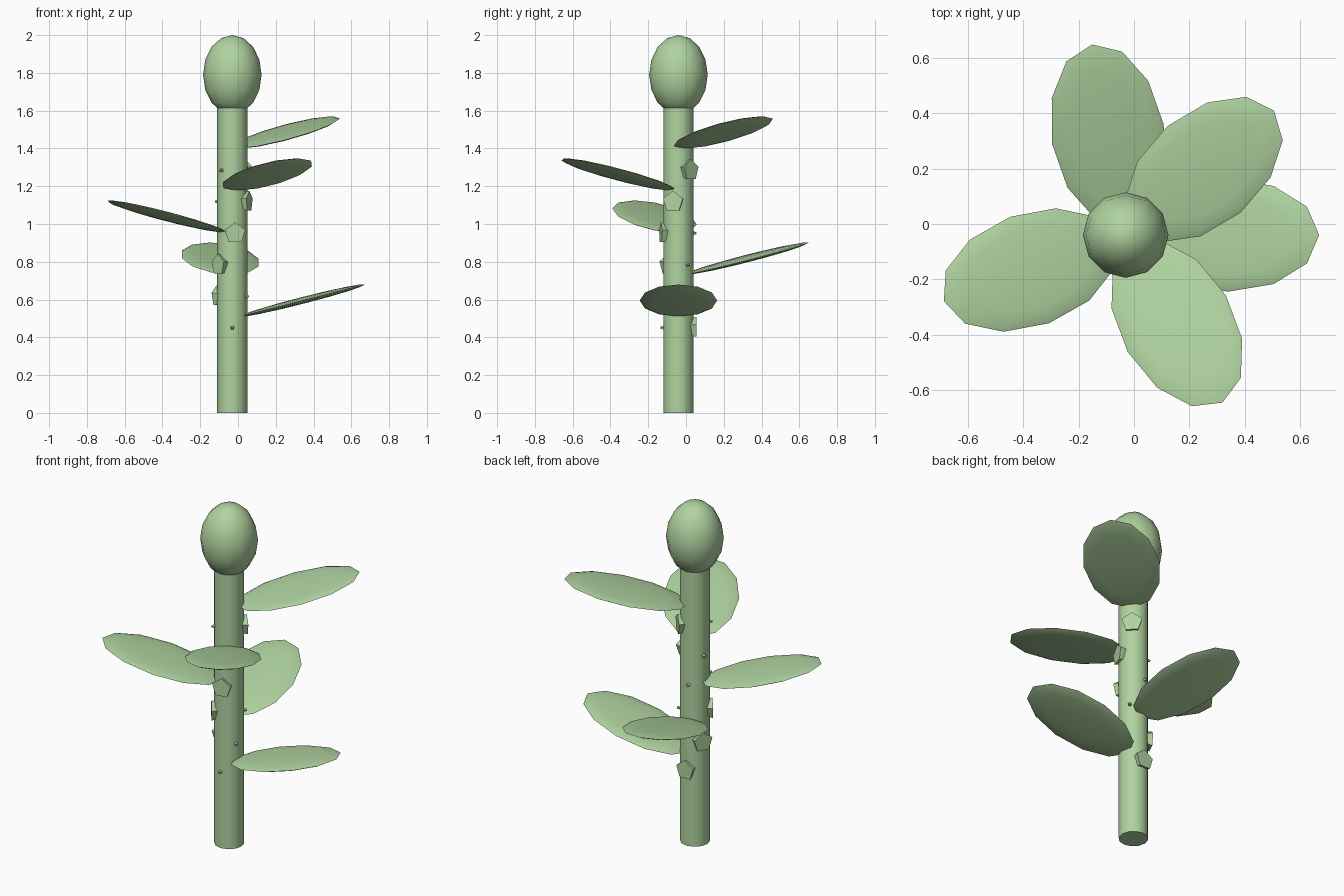
import bpy
from math import radians, cos, sin, pi
from mathutils import Matrix, Vector

if "Cube" in bpy.data.objects:
    bpy.data.objects.remove(bpy.data.objects["Cube"])

CX, CY = -0.03, -0.04   # stem axis

green = bpy.data.materials.new("plant_green")
green.diffuse_color = (0.43, 0.65, 0.35, 1)
green.use_nodes = True
green.node_tree.nodes["Principled BSDF"].inputs["Base Color"].default_value = green.diffuse_color


def finish(name, matrix, angle):
    """Name the active primitive, bake its placement, colour and shade it."""
    ob = bpy.context.object
    ob.name = name
    ob.data.transform(matrix)
    ob.data.materials.append(green)
    bpy.ops.object.shade_smooth_by_angle(angle=radians(angle))
    return ob


def around(angle, z):
    """Frame on the stem axis with local x pointing outwards."""
    return Matrix.Translation((CX, CY, z)) @ Matrix.Rotation(radians(angle), 4, 'Z')


# Stem
bpy.ops.mesh.primitive_cylinder_add(vertices=12, radius=0.08, depth=1.65)
finish("stem", Matrix.Translation((CX, CY, 0.825)), 40)

# Egg-shaped bud on top
bpy.ops.mesh.primitive_uv_sphere_add(segments=12, ring_count=8, radius=1)
finish("top_bud", Matrix.Translation((CX, CY, 1.79)) @ Matrix.Diagonal((0.155, 0.155, 0.21, 1)), 60)

# Leaves spiral upwards, tilted up at the tip
for i in range(5):
    bpy.ops.mesh.primitive_uv_sphere_add(segments=12, ring_count=8, radius=1)
    place = (around(100 * i, 0.595 + 0.2225 * i)
             @ Matrix.Translation((0.37, 0, 0))
             @ Matrix.Rotation(-0.25, 4, 'Y')
             @ Matrix.Diagonal((0.341, 0.205, 0.018, 1)))
    finish(f"leaf_{i + 1}", place, 60)

# Five-sided thorns through the stem: wide end outside, tip just out of the far side
for i in range(6):
    bpy.ops.mesh.primitive_cone_add(vertices=5, radius1=0.058, radius2=0.006, depth=0.19)
    # cone base (-z) turns to local +x, a vertex (+y) turns to +z
    turn = Matrix(((0, 0, -1, 0), (-1, 0, 0, 0), (0, 1, 0, 0), (0, 0, 0, 1)))
    finish(f"thorn_{i + 1}", around(90 + 63 * i, 0.45 + 0.167 * i) @ turn, 30)
